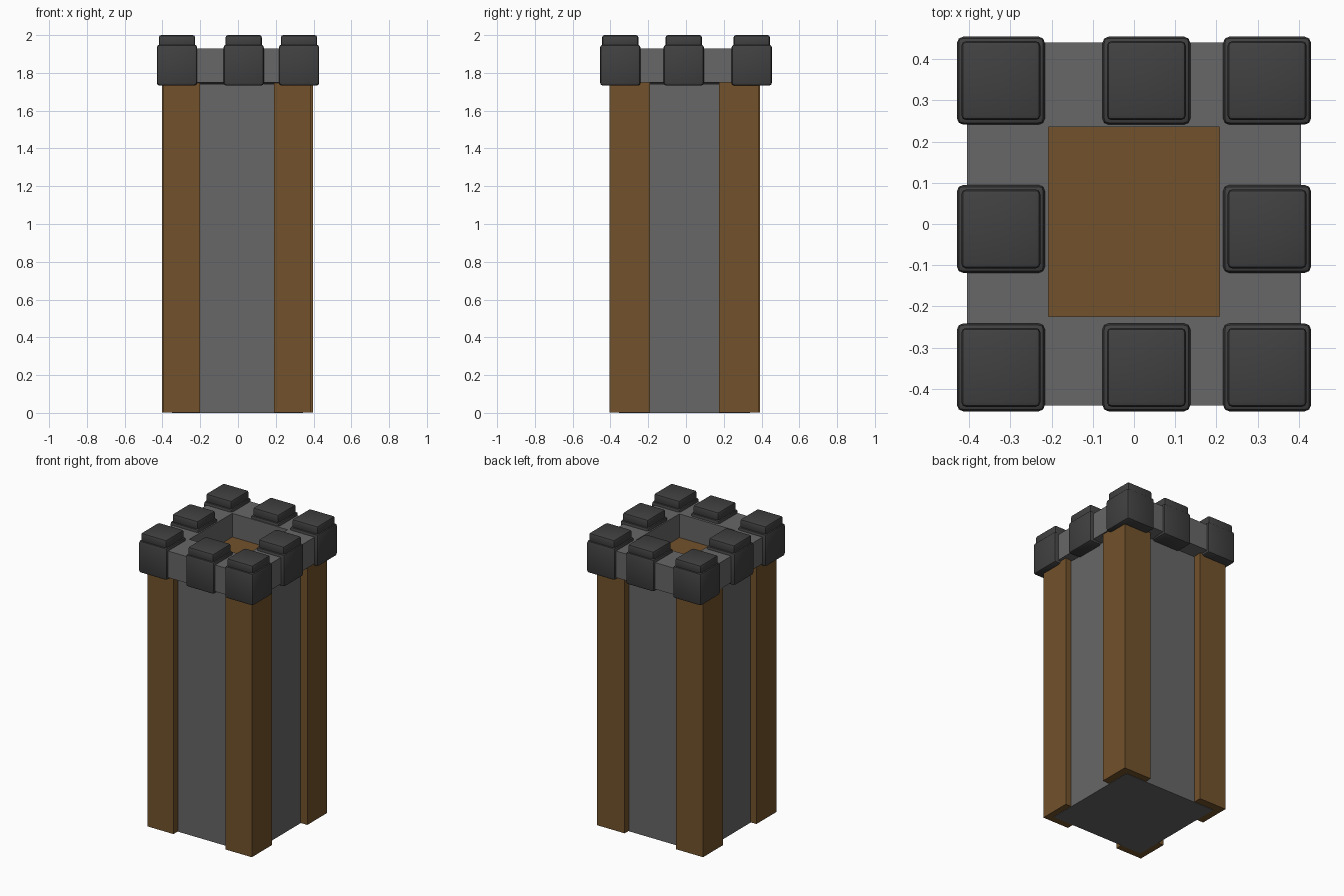
import bpy
import bmesh

cube = bpy.data.objects.get("Cube")
if cube:
    bpy.data.objects.remove(cube, do_unlink=True)


def material(name, rgb):
    m = bpy.data.materials.new(name)
    m.use_nodes = True
    m.diffuse_color = (*rgb, 1)
    m.node_tree.nodes["Principled BSDF"].inputs["Base Color"].default_value = (*rgb, 1)
    return m


STONE = material("grey stone", (0.135, 0.135, 0.135))
DARK = material("dark stone", (0.052, 0.052, 0.052))
WOOD = material("brown wood", (0.17, 0.085, 0.025))


def finish(name, bm, mat):
    bmesh.ops.recalc_face_normals(bm, faces=bm.faces)
    mesh = bpy.data.meshes.new(name)
    bm.to_mesh(mesh)
    bm.free()
    mesh.materials.append(mat)
    ob = bpy.data.objects.new(name, mesh)
    bpy.context.collection.objects.link(ob)
    return ob


def box(name, x, y, z, mat, bevel=0):
    """Box given by its (low, high) range on each axis."""
    bm = bmesh.new()
    bmesh.ops.create_cube(bm, size=1)
    for v in bm.verts:
        v.co = [r[0] if c < 0 else r[1] for c, r in zip(v.co, (x, y, z))]
    if bevel:
        bmesh.ops.bevel(bm, geom=bm.edges[:], offset=bevel, segments=2,
                        profile=0.5, affect='EDGES')
    ob = finish(name, bm, mat)
    if bevel:
        bpy.ops.object.select_all(action='DESELECT')
        ob.select_set(True)
        bpy.context.view_layer.objects.active = ob
        bpy.ops.object.shade_smooth_by_angle(angle=0.7)
    return ob


# Tower shaft and the floor inside the parapet
box("shaft", (-0.35, 0.345), (-0.355, 0.34), (0, 1.74), STONE)
box("lookout_floor", (-0.25, 0.25), (-0.28, 0.28), (1.735, 1.77), WOOD)

# Corner posts, the rear and left ones set slightly off the front ones
box("front_right_post", (-0.395, -0.2), (-0.405, -0.19), (0.003, 1.76), WOOD)
box("front_left_post", (0.19, 0.387), (-0.405, -0.19), (0.003, 1.76), WOOD)
box("rear_right_post", (-0.403, -0.2), (0.18, 0.393), (0.003, 1.76), WOOD)
box("rear_left_post", (0.19, 0.397), (0.175, 0.385), (0.003, 1.76), WOOD)

# Parapet ring with a slightly sloped underside
bm = bmesh.new()


def ring(x, y0, y1, z):
    return [bm.verts.new((a, b, z)) for a, b in ((-x, y0), (x, y0), (x, y1), (-x, y1))]


loops = [ring(0.405, -0.44, 0.44, 1.75), ring(0.405, -0.44, 0.44, 1.93),
         ring(0.207, -0.225, 0.235, 1.93), ring(0.207, -0.225, 0.235, 1.735)]
for a, b in zip(loops, loops[1:] + loops[:1]):
    for i in range(4):
        j = (i + 1) % 4
        bm.faces.new((a[i], a[j], b[j], b[i]))
finish("parapet", bm, STONE)

# Merlons: a rounded block with a thinner cap
columns = {"right": -0.323, "middle": 0.03, "left": 0.323}
rows = {"front": -0.348, "centre": -0.012, "rear": 0.348}
for row, cy in rows.items():
    for col, cx in columns.items():
        if row == "centre" and col == "middle":
            continue
        for part, h, z, bevel in (("merlon", 0.107, (1.732, 1.95), 0.016),
                                  ("cap", 0.096, (1.935, 2.0), 0.012)):
            box(f"{row}_{col}_{part}", (cx - h, cx + h), (cy - h, cy + h), z, DARK, bevel)
